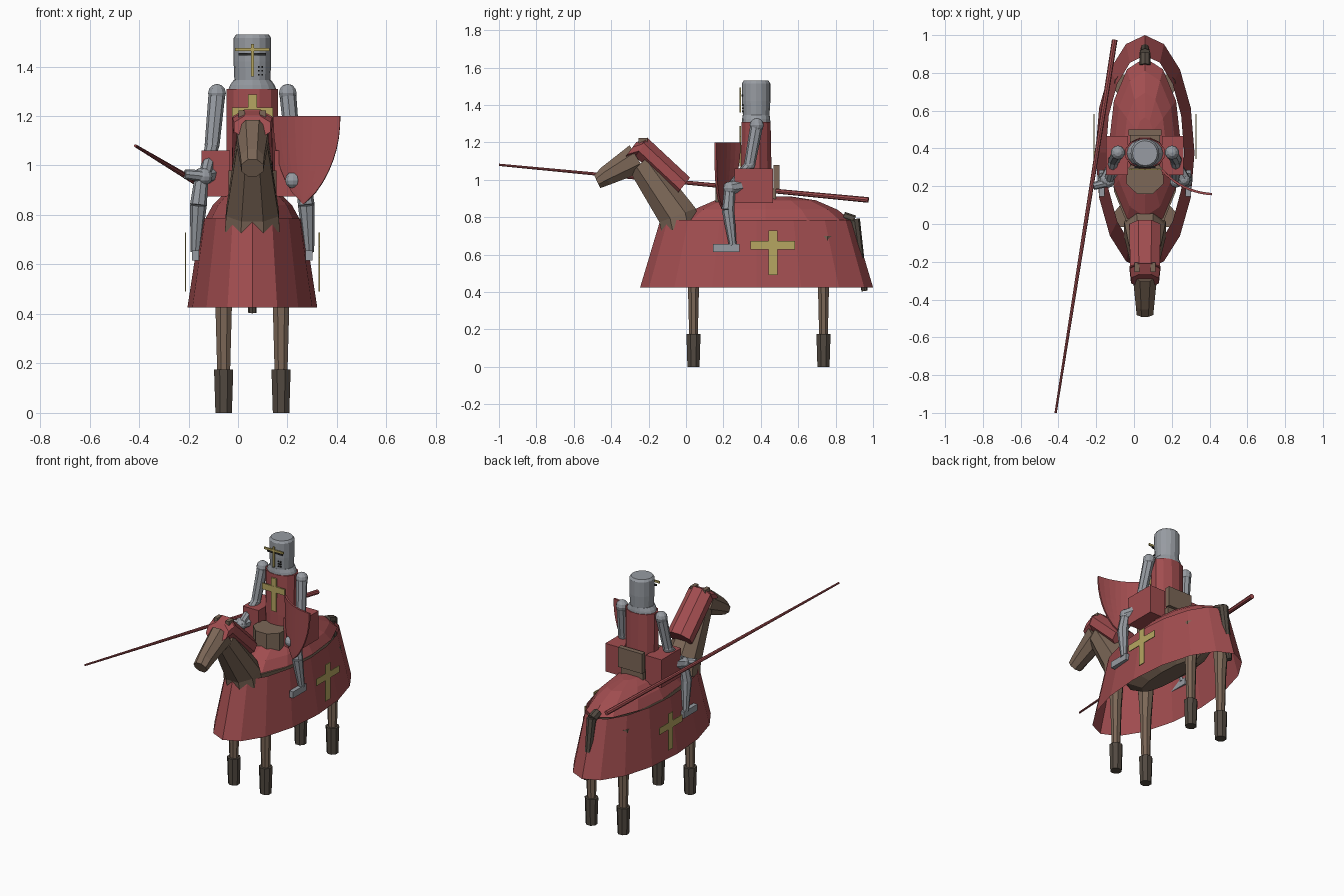
import bpy, bmesh, math
from mathutils import Vector

if "Cube" in bpy.data.objects:
    bpy.data.objects.remove(bpy.data.objects["Cube"])

CX = 0.058  # middle line of horse and rider


def mat(name, rgb):
    m = bpy.data.materials.new(name)
    m.diffuse_color = (*rgb, 1)
    m.use_nodes = True
    m.node_tree.nodes["Principled BSDF"].inputs["Base Color"].default_value = m.diffuse_color
    return m


RED = mat("red_cloth", (0.36, 0.075, 0.08))
BROWN = mat("brown_hide", (0.20, 0.135, 0.095))
DARK = mat("dark_hoof", (0.085, 0.068, 0.053))
STEEL = mat("steel", (0.31, 0.33, 0.36))
GOLD = mat("gold", (0.47, 0.38, 0.12))
BLACK = mat("black", (0.02, 0.02, 0.02))


def finish(name, bm, m):
    bmesh.ops.recalc_face_normals(bm, faces=bm.faces)
    me = bpy.data.meshes.new(name)
    bm.to_mesh(me)
    bm.free()
    me.materials.append(m)
    ob = bpy.data.objects.new(name, me)
    bpy.context.collection.objects.link(ob)
    return ob


def loft(name, rings, m, n=8, caps=True, turn=0.0):
    """Skin rings given as (centre, half axis u, half axis v)."""
    bm = bmesh.new()
    loops = []
    for c, u, v in rings:
        c, u, v = Vector(c), Vector(u), Vector(v)
        angles = [2 * math.pi * i / n + turn for i in range(n)]
        loops.append([bm.verts.new(c + u * math.cos(a) + v * math.sin(a)) for a in angles])
    for a, b in zip(loops, loops[1:]):
        for i in range(n):
            j = (i + 1) % n
            bm.faces.new((a[i], a[j], b[j], b[i]))
    if caps:
        bm.faces.new(loops[0])
        bm.faces.new(loops[-1])
    return finish(name, bm, m)


def stack(name, cx, cy, levels, m, n=8, caps=True, turn=0.0):
    """Upright loft with levels (z, half width, half depth)."""
    rings = [((cx, cy, z), (rx, 0, 0), (0, ry, 0)) for z, rx, ry in levels]
    return loft(name, rings, m, n, caps, turn)


def rod(name, p, q, r1, r2, m, n=8):
    p, q = Vector(p), Vector(q)
    d = (q - p).normalized()
    u = d.cross(Vector((0, 1, 0.01)) if abs(d.y) < 0.9 else Vector((0, 0, 1))).normalized()
    v = d.cross(u)
    return loft(name, [(p, u * r1, v * r1), (q, u * r2, v * r2)], m, n)


def box(name, x, y, z, m):
    bm = bmesh.new()
    bmesh.ops.create_cube(bm, size=1)
    for v in bm.verts:
        v.co = [(r[0] + r[1]) / 2 + c * (r[1] - r[0]) for r, c in zip((x, y, z), v.co)]
    return finish(name, bm, m)


def ball(name, c, r, m):
    bm = bmesh.new()
    bmesh.ops.create_uvsphere(bm, u_segments=10, v_segments=6, radius=r)
    bmesh.ops.translate(bm, verts=bm.verts, vec=c)
    return finish(name, bm, m)


def side_ring(y, z, hw, dy, dz):
    """Cross-section of neck or head: half width plus half height vector."""
    return ((CX, y, z), (hw, 0, 0), (0, dy, dz))


# Horse cloth: open skirt, back cover and the belly below it
stack("cloth_skirt", CX, 0.3775, [(0.425, 0.2625, 0.6225), (0.785, 0.2075, 0.515)], RED, 16, False)
stack("cloth_back", CX, 0.425,
      [(0.785, 0.19, 0.455), (0.84, 0.16, 0.385), (0.89, 0.11, 0.27), (0.91, 0.05, 0.14)], RED, 12)
stack("belly", CX, 0.4,
      [(0.54, 0.06, 0.25), (0.6, 0.135, 0.36), (0.69, 0.18, 0.43), (0.784, 0.188, 0.46)], BROWN, 12)

# Horse legs and hooves
for x in (CX - 0.116, CX + 0.116):
    for y in (0.04, 0.735):
        stack("horse_leg", x, y, [(0.16, 0.028, 0.025), (0.43, 0.036, 0.032), (0.7, 0.05, 0.06)],
              BROWN, 8, True, math.pi / 8)
        stack("hoof", x, y, [(0, 0.036, 0.035), (0.175, 0.042, 0.041)], DARK, 8, True, math.pi / 8)

# Tail
rod("tail_root", (CX, 0.84, 0.80), (CX, 0.90, 0.78), 0.03, 0.03, DARK)
rod("tail", (CX, 0.90, 0.79), (CX, 0.955, 0.405), 0.03, 0.017, DARK)

# Neck, head and their cloth covers
loft("neck", [side_ring(-0.03, 0.74, 0.12, 0.11, 0.02), side_ring(-0.045, 0.81, 0.115, 0.105, 0.04),
              side_ring(-0.24, 1.09, 0.068, 0.06, 0.06)], BROWN, 8, True, math.pi / 8)
loft("head", [side_ring(-0.475, 0.99, 0.048, 0.018, -0.037), side_ring(-0.43, 1.02, 0.052, 0.024, -0.05),
              side_ring(-0.26, 1.115, 0.07, 0.045, -0.075)], BROWN, 8, True, math.pi / 8)
loft("neck_cover", [side_ring(-0.245, 1.18, 0.085, 0.04, 0.05), side_ring(-0.015, 0.965, 0.09, 0.04, 0.05)],
     RED, 8, True, math.pi / 8)
loft("head_cover", [side_ring(-0.30, 1.155, 0.08, 0.037, 0.05), side_ring(-0.235, 1.175, 0.088, 0.03, 0.052)],
     RED, 8, True, math.pi / 8)
for s in (-1, 1):
    box("ear", (CX + s * 0.042 - 0.013, CX + s * 0.042 + 0.013), (-0.255, -0.205), (1.185, 1.222), BROWN)

# Saddle
stack("saddle_front", CX, 0.25, [(0.86, 0.105, 0.1), (0.98, 0.105, 0.1)], BROWN, 8, True, math.pi / 8)
box("saddle_seat", (CX - 0.08, CX + 0.08), (0.27, 0.48), (0.88, 0.95), BROWN)
box("saddle_back", (CX - 0.088, CX + 0.088), (0.468, 0.5), (0.95, 1.08), BROWN)

# Rider torso, collar and helmet
stack("torso", CX, 0.375, [(0.88, 0.105, 0.085), (1.05, 0.108, 0.085), (1.31, 0.108, 0.08)],
      RED, 12, True, math.pi / 12)
stack("collar", CX, 0.375, [(1.305, 0.098, 0.076), (1.325, 0.09, 0.075), (1.345, 0.076, 0.072)], STEEL, 16)
stack("helmet", CX, 0.375, [(1.33, 0.072, 0.07), (1.42, 0.076, 0.076), (1.515, 0.076, 0.076),
                            (1.53, 0.066, 0.066)], STEEL, 16)

# Helmet face: sight slit, breathing holes and cross
box("sight_slit", (CX - 0.055, CX + 0.055), (0.297, 0.306), (1.445, 1.455), BLACK)
for i in range(2):
    for k in range(3):
        x = CX + 0.025 + 0.015 * i
        box("breath_hole", (x - 0.003, x + 0.003), (0.299, 0.308), (1.363 + 0.016 * k, 1.37 + 0.016 * k), BLACK)
box("helmet_cross_bar", (CX - 0.07, CX + 0.07), (0.286, 0.295), (1.462, 1.475), GOLD)
box("helmet_cross_post", (CX - 0.006, CX + 0.006), (0.286, 0.295), (1.36, 1.492), GOLD)

# Chest cross
box("chest_cross_bar", (CX - 0.083, CX + 0.083), (0.285, 0.294), (1.195, 1.235), GOLD)
box("chest_cross_post", (CX - 0.018, CX + 0.018), (0.286, 0.295), (1.07, 1.287), GOLD)

# Arms: shoulder, elbow and hand points differ per side
arms = {
    -1: ((CX - 0.163, 0.34, 1.08), (-0.135, 0.225, 0.955)),
    1: ((CX + 0.163, 0.34, 1.08), (0.222, 0.225, 0.94)),
}
for s, (elbow, hand) in arms.items():
    shoulder = (CX + s * 0.143, 0.378, 1.292)
    ball("shoulder", shoulder, 0.038, STEEL)
    rod("upper_arm", shoulder, elbow, 0.034, 0.03, STEEL)
    ball("elbow", elbow, 0.031, STEEL)
    rod("forearm", elbow, hand, 0.028, 0.024, STEEL)
    ball("hand", hand, 0.033, STEEL)
rod("lance_grip", (-0.12, 0.225, 0.955), (-0.215, 0.2, 0.965), 0.025, 0.02, STEEL)

# Rider legs, feet and thigh cloths, mirrored
for s in (-1, 1):
    knee = (CX + s * 0.205, 0.235, 0.955)
    ankle = (CX + s * 0.23, 0.25, 0.65)
    rod("thigh", (CX + s * 0.12, 0.37, 0.98), knee, 0.045, 0.035, STEEL)
    ball("knee", knee, 0.036, STEEL)
    mid = (CX + s * 0.218, 0.225, 0.84)
    rod("calf", knee, mid, 0.028, 0.034, STEEL)
    rod("shin", mid, ankle, 0.034, 0.02, STEEL)
    xs = sorted((CX + s * 0.215, CX + s * 0.243))
    box("foot", xs, (0.145, 0.285), (0.615, 0.657), STEEL)
    xs = sorted((CX + s * 0.09, CX + s * 0.205))
    box("thigh_cloth", xs, (0.26, 0.465), (0.875, 1.06), RED)

    # Side crosses hanging just outside the skirt
    xs = sorted((CX + s * 0.268, CX + s * 0.273))
    box("skirt_cross_post", xs, (0.44, 0.488), (0.49, 0.73), GOLD)
    box("skirt_cross_bar", xs, (0.345, 0.583), (0.628, 0.672), GOLD)

# Lance
rod("lance", (-0.415, -1.0, 1.08), (-0.102, 0.975, 0.892), 0.006, 0.015, RED)

# Shield: bowed plate whose lower edge comes to a point
bm = bmesh.new()
A, B = Vector((0.147, 0.287)), Vector((0.412, 0.158))
out = Vector((-0.44, -0.9)) * 0.03
cols, rows, pts = 8, 8, []
for r in range(rows + 1):
    t = r / rows
    half = 0.5 * (1 - t ** 2.2) ** 0.8 + 0.004
    row = []
    for c in range(cols + 1):
        w = 0.5 + half * (2 * c / cols - 1)
        p = A.lerp(B, w) + out * (1 - (2 * w - 1) ** 2)
        row.append(bm.verts.new((p.x, p.y, 1.2 - 0.355 * t)))
    pts.append(row)
for r in range(rows):
    for c in range(cols):
        bm.faces.new((pts[r][c], pts[r][c + 1], pts[r + 1][c + 1], pts[r + 1][c]))
shield = finish("shield", bm, RED)
solid = shield.modifiers.new("thickness", "SOLIDIFY")
solid.thickness = 0.012
solid.offset = 0
